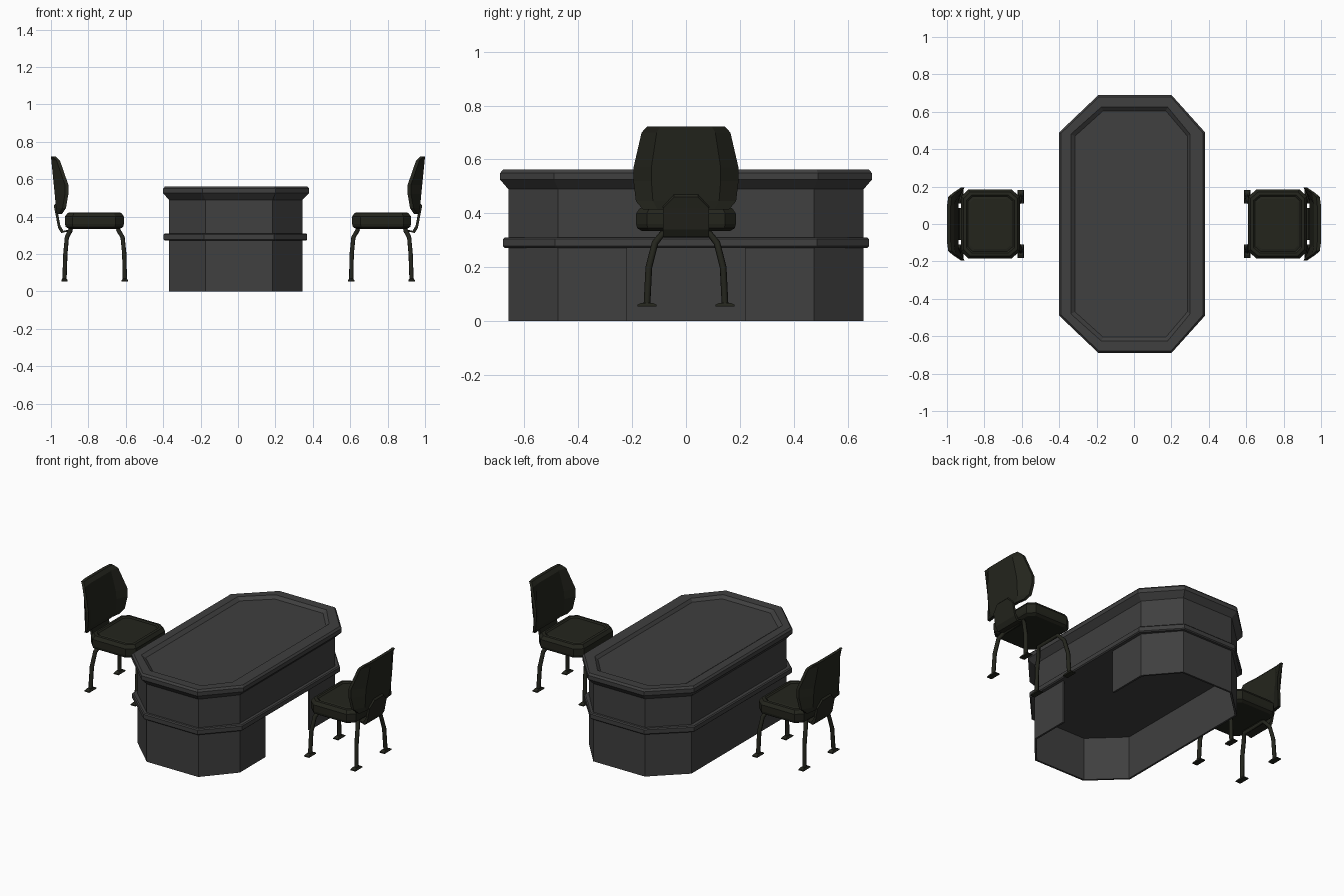
import bpy, bmesh

if "Cube" in bpy.data.objects:
    bpy.data.objects.remove(bpy.data.objects["Cube"])

def material(name, rgb):
    m = bpy.data.materials.new(name)
    m.diffuse_color = (*rgb, 1)
    m.use_nodes = True
    m.node_tree.nodes["Principled BSDF"].inputs["Base Color"].default_value = m.diffuse_color
    return m

DESK = material("desk_grey", (0.05, 0.05, 0.05))
CHAIR = material("chair_olive_black", (0.017, 0.018, 0.012))

def loft(name, rings, mat, cap=True):
    """Skin a stack of equal-length closed rings."""
    bm = bmesh.new()
    vs = [[bm.verts.new(p) for p in r] for r in rings]
    n = len(vs[0])
    for a, b in zip(vs, vs[1:]):
        for i in range(n):
            j = (i + 1) % n
            bm.faces.new((a[i], a[j], b[j], b[i]))
    if cap:
        bm.faces.new(vs[0][::-1])
        bm.faces.new(vs[-1])
    bmesh.ops.recalc_face_normals(bm, faces=bm.faces)
    me = bpy.data.meshes.new(name)
    bm.to_mesh(me)
    bm.free()
    me.materials.append(mat)
    ob = bpy.data.objects.new(name, me)
    bpy.context.collection.objects.link(ob)
    return ob

def octagon(x0, x1, y, fx0, fx1, fy, z):
    """Chamfered rectangle: extents x0..x1, +-y; flat parts fx0..fx1 and +-fy."""
    return [(x1, -fy, z), (x1, fy, z), (fx1, y, z), (fx0, y, z),
            (x0, fy, z), (x0, -fy, z), (fx0, -y, z), (fx1, -y, z)]

# ---------- desk ----------
BODY = (-0.37, 0.345, 0.66, -0.175, 0.185, 0.475)
BAND = (-0.398, 0.37, 0.68, -0.183, 0.193, 0.487)
BAND_IN = (-0.392, 0.364, 0.674, -0.181, 0.191, 0.484)
TOP = (-0.40, 0.38, 0.69, -0.19, 0.20, 0.49)
TOP_IN = (-0.39, 0.37, 0.68, -0.187, 0.197, 0.485)
RIM = (-0.338, 0.30, 0.625, -0.175, 0.18, 0.48)
FLOOR = (-0.315, 0.285, 0.605, -0.165, 0.17, 0.47)

loft("desk_upper_body_and_top", [octagon(*s, z) for s, z in (
    (BODY, 0.285), (BODY, 0.49), (TOP, 0.525), (TOP, 0.55),
    (TOP_IN, 0.562), (RIM, 0.562), (FLOOR, 0.545))], DESK)
loft("desk_trim_band", [octagon(*s, z) for s, z in (
    (BAND_IN, 0.272), (BAND, 0.278), (BAND, 0.304), (BAND_IN, 0.31))], DESK)

# lower wall: open loop around the kneehole on the +x side
def wall_path(inset):
    x0, x1, y, fx0, fx1, fy = BODY
    o = octagon(x0 + inset, x1 - inset, y - inset, fx0 + inset * .4, fx1 - inset * .4, fy - inset * .4, 0)
    knee = [(x1 - inset, 0.22, 0)]
    return knee + o[1:] + [o[0]] + [(x1 - inset, -0.22, 0)]

loft("desk_lower_wall",
     [[(ax, ay, 0), (bx, by, 0), (bx, by, 0.275), (ax, ay, 0.275)]
      for (ax, ay, _), (bx, by, _) in zip(wall_path(0), wall_path(0.012))], DESK)

# ---------- chairs ----------
def tube(name, pts, r):
    cu = bpy.data.curves.new(name, 'CURVE')
    cu.dimensions = '3D'
    cu.bevel_depth = r
    cu.bevel_resolution = 1
    cu.use_fill_caps = True
    sp = cu.splines.new('POLY')
    sp.points.add(len(pts) - 1)
    for p, co in zip(sp.points, pts):
        p.co = (*co, 1)
    cu.materials.append(CHAIR)
    ob = bpy.data.objects.new(name, cu)
    bpy.context.collection.objects.link(ob)

def chair(side, s):
    def put(ring):
        return [(s * x, y, z) for x, y, z in ring]

    def part(name, rings):
        return loft(f"{side}_{name}", [put(r) for r in rings], CHAIR)

    # cushion with bevelled edges and a shallow inset pad
    def seat_ring(i, z):
        return octagon(0.61 + i, 0.925 - i, 0.185 - i, 0.655 + i * .6, 0.885 - i * .6, 0.145 - i * .6, z)
    part("seat", [seat_ring(i, z) for i, z in (
        (0.02, 0.335), (0.004, 0.345), (0, 0.36), (0, 0.40), (0.014, 0.42),
        (0.03, 0.422), (0.038, 0.415), (0.05, 0.418))])

    # backrest: centre panel with side wings wrapping forward
    def back_ring(z, w, xb, xe, t):
        c = w * 0.66
        return [(xb, -c, z), (xb, c, z), (xe + 0.018, w, z), (xe, w, z),
                (xb - t, c, z), (xb - t, -c, z), (xe, -w, z), (xe + 0.018, -w, z)]
    part("backrest", [back_ring(*r) for r in (
        (0.415, 0.16, 0.968, 0.94, 0.02), (0.445, 0.186, 0.973, 0.92, 0.035),
        (0.52, 0.195, 0.98, 0.907, 0.042), (0.57, 0.195, 0.985, 0.907, 0.042),
        (0.70, 0.165, 0.998, 0.952, 0.036), (0.722, 0.145, 1.0, 0.975, 0.02))])

    # bracket joining seat to backrest
    part("back_bracket", [
        [(x, -w, z), (x, w, z), (x - 0.012, w, z + 0.012), (x - 0.012, -w, z + 0.012)]
        for x, z, w in ((0.89, 0.325, 0.085), (0.945, 0.312, 0.085), (0.962, 0.34, 0.085),
                        (0.977, 0.42, 0.085), (0.985, 0.46, 0.045))])

    # arched leg pairs with foot plates
    for label, path in (("front", ((0.605, 0.06), (0.608, 0.2), (0.617, 0.29), (0.64, 0.328))),
                        ("rear", ((0.928, 0.06), (0.923, 0.2), (0.915, 0.29), (0.895, 0.328)))):
        half = [(s * x, y, z) for (x, z), y in zip(path, (0.145, 0.138, 0.115, 0.085))]
        tube(f"{side}_{label}_legs", half + [(x, -y, z) for x, y, z in half[::-1]], 0.0125)
        fx = path[0][0]
        for tag, y in (("a", 0.145), ("b", -0.145)):
            part(f"{label}_foot_{tag}", [
                [(fx - a, y - b, z), (fx + a, y - b, z), (fx + a, y + b, z), (fx - a, y + b, z)]
                for a, b, z in ((0.017, 0.036, 0.054), (0.017, 0.036, 0.06), (0.012, 0.02, 0.068))])

chair("right_chair", 1)
chair("left_chair", -1)
